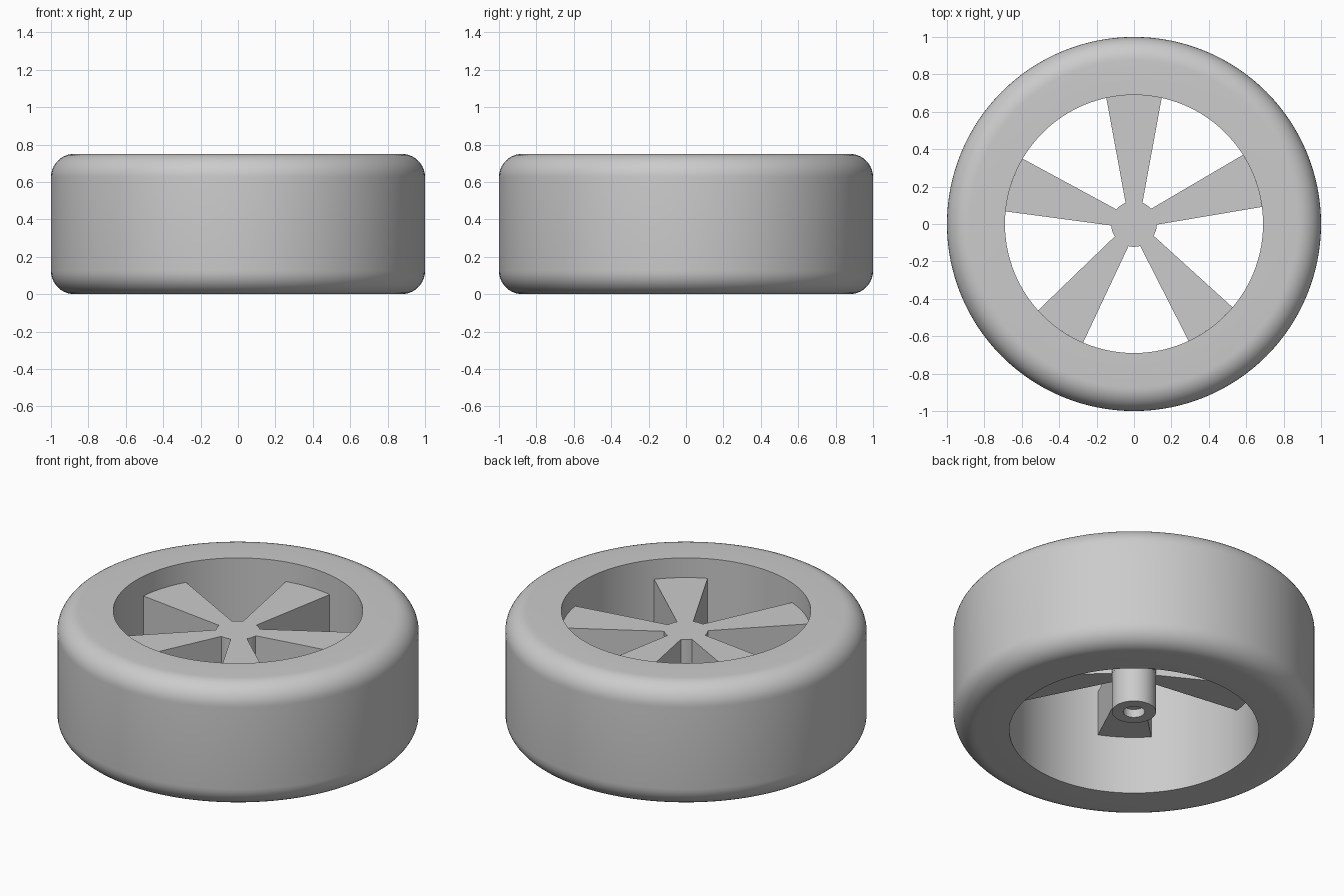
import bpy
import bmesh
from math import sin, cos, pi, radians, asin, atan2, hypot, tau

default = bpy.data.objects.get("Cube")
if default:
    bpy.data.objects.remove(default, do_unlink=True)

grey = bpy.data.materials.new("plain_grey")
grey.use_nodes = True
GREY = (0.6, 0.6, 0.6, 1.0)
grey.diffuse_color = GREY
grey.node_tree.nodes["Principled BSDF"].inputs["Base Color"].default_value = GREY


def finish(name, bm):
    """Turn a bmesh into a smooth-shaded object with sharp edges kept."""
    bmesh.ops.remove_doubles(bm, verts=bm.verts, dist=1e-5)
    bmesh.ops.recalc_face_normals(bm, faces=bm.faces)
    mesh = bpy.data.meshes.new(name)
    bm.to_mesh(mesh)
    bm.free()
    mesh.materials.append(grey)
    obj = bpy.data.objects.new(name, mesh)
    bpy.context.collection.objects.link(obj)
    bpy.ops.object.select_all(action='DESELECT')
    obj.select_set(True)
    bpy.context.view_layer.objects.active = obj
    bpy.ops.object.shade_smooth_by_angle(angle=radians(30))
    return obj


def lathe(name, profile, steps, closed=False):
    """Revolve (radius, height) points around z."""
    bm = bmesh.new()
    verts = [bm.verts.new((r, 0, z)) for r, z in profile]
    edges = [bm.edges.new(pair) for pair in zip(verts, verts[1:])]
    if closed:
        edges.append(bm.edges.new((verts[-1], verts[0])))
    bmesh.ops.spin(bm, geom=verts + edges, cent=(0, 0, 0), axis=(0, 0, 1),
                   angle=tau, steps=steps, use_duplicate=False)
    return finish(name, bm)


# Tyre: wide ring with rounded outer shoulders and a straight bore
HEIGHT, BORE, FILLET, N = 0.75, 0.69, 0.125, 10


def shoulder(z, start):
    return [(1 - FILLET + FILLET * cos(start + i * pi / 2 / N),
             z + FILLET * sin(start + i * pi / 2 / N)) for i in range(N + 1)]


tyre_profile = ([(BORE, 0)] + shoulder(FILLET, -pi / 2)
                + shoulder(HEIGHT - FILLET, 0) + [(BORE, HEIGHT)])
lathe("tyre", tyre_profile, 128, closed=True)

# Spokes: one star-shaped plate of five flared arms around a round middle
TOP, BOTTOM, HUB = 0.63, 0.355, 0.122
SPOKES = [20, 90, 162, 234.4, 307.4]
inner_half = asin(0.045 / HUB)
outer_half = asin(0.148 / BORE)


def arc(radius, start, end, count):
    return [(radius * cos(start + (end - start) * i / count),
             radius * sin(start + (end - start) * i / count))
            for i in range(count + 1)]


outline = []
for i, degrees in enumerate(SPOKES):
    a = radians(degrees)
    following = radians(SPOKES[(i + 1) % 5]) + (tau if i == 4 else 0)
    outline += arc(BORE, a - outer_half, a + outer_half, 8)
    outline += arc(HUB, a + inner_half, following - inner_half, 5)

bm = bmesh.new()
plate = bm.faces.new([bm.verts.new((x, y, BOTTOM)) for x, y in outline])
raised = bmesh.ops.extrude_face_region(bm, geom=[plate], use_keep_orig=True)
for v in raised["geom"]:
    if isinstance(v, bmesh.types.BMVert):
        v.co.z = TOP
finish("spokes", bm)

# Axle tube: hangs below the spokes, with a shallow socket at its end
lathe("axle_tube", [(HUB, BOTTOM + 0.05), (HUB, 0.12), (0.06, 0.12),
                    (0.06, 0.17), (0, 0.17)], 48)
